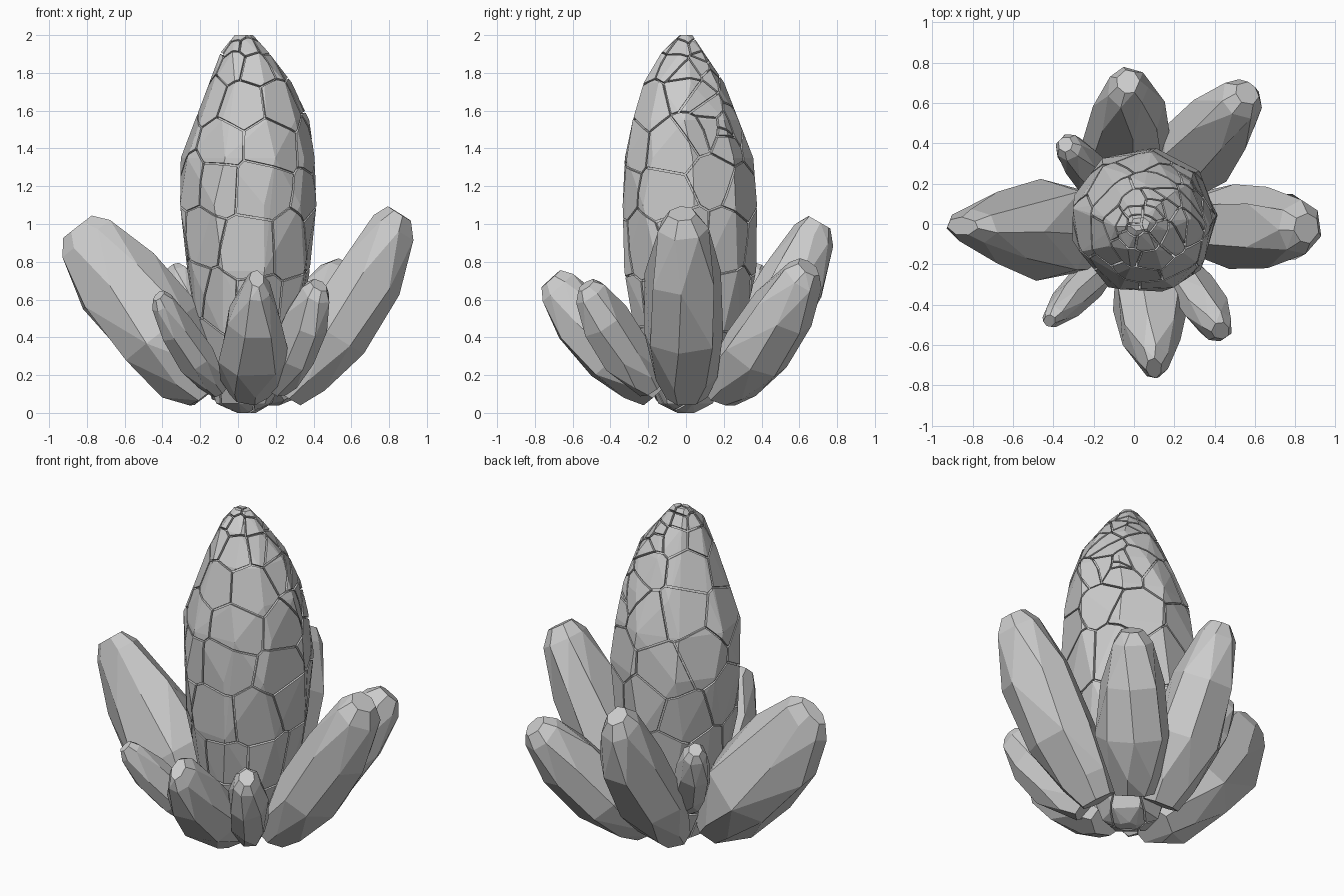
import bpy, bmesh, random
from math import sin, cos, pi, radians
from mathutils import Vector

if "Cube" in bpy.data.objects:
    bpy.data.objects.remove(bpy.data.objects["Cube"])

random.seed(7)


def hull_bm(points, angle):
    """Flat-faceted convex solid around a cloud of points."""
    bm = bmesh.new()
    for p in points:
        bm.verts.new(p)
    res = bmesh.ops.convex_hull(bm, input=bm.verts[:])
    junk = {g for g in res["geom_interior"] + res["geom_unused"]
            if isinstance(g, bmesh.types.BMVert)}
    bmesh.ops.delete(bm, geom=[v for v in junk if v.is_valid], context='VERTS')
    bmesh.ops.dissolve_limit(bm, angle_limit=radians(angle), verts=bm.verts[:], edges=bm.edges[:])
    bmesh.ops.recalc_face_normals(bm, faces=bm.faces[:])
    return bm


def add_object(name, bm):
    me = bpy.data.meshes.new(name)
    bm.to_mesh(me)
    bm.free()
    ob = bpy.data.objects.new(name, me)
    bpy.context.collection.objects.link(ob)
    return ob


# central body sections: z, centre x, centre y, radius x, radius y
BODY = [(0, .045, 0, .05, .05), (.05, .03, 0, .15, .15), (.4, .05, .015, .27, .28),
        (.75, .055, .015, .325, .345), (1.1, .052, .016, .362, .36),
        (1.35, .052, .008, .35, .34), (1.55, .072, 0, .295, .285),
        (1.75, .07, -.02, .22, .215), (1.91, .035, -.02, .125, .125), (2, .03, 0, .05, .035)]


def body_point(z, a):
    for lo, hi in zip(BODY, BODY[1:]):
        if lo[0] <= z <= hi[0]:
            f = (z - lo[0]) / (hi[0] - lo[0])
            _, cx, cy, rx, ry = [p + (q - p) * f for p, q in zip(lo, hi)]
            return Vector((cx + rx * cos(a), cy + ry * sin(a), z))


body_pts = []
for i, row in enumerate(BODY):
    n = 9 if 1 < i < 8 else 6
    for k in range(n):
        a = 2 * pi * (k + .25 * (i % 2)) / n + random.uniform(-.1, .1)
        p = body_point(row[0], a)
        axis = Vector((row[1], row[2], row[0]))
        body_pts.append(axis + (p - axis) * random.uniform(.99, 1.04))

# inner core seen at the bottom of the cracks
core = hull_bm(body_pts, 5)
for v in core.verts:
    v.co = Vector((.05, .01, 1)) + (v.co - Vector((.05, .01, 1))) * .955
add_object("inner_core", core)

# crack cell centres, finer towards the tip and base
seeds = []
for z, n in [(.05, 5), (.3, 5), (.6, 8), (.9, 8), (1.2, 8), (1.45, 7), (1.68, 6),
             (1.86, 6), (1.95, 6), (1.99, 3)]:
    off = random.random()
    for k in range(n):
        zz = min(max(z + random.uniform(-.06, .06) * min(1, (2.02 - z) * 2), .01), 1.995)
        seeds.append(body_point(zz, 2 * pi * (k + off + random.uniform(-.22, .22)) / n))
# extra small cells on the upper right-hand side
for k in range(12):
    seeds.append(body_point(random.uniform(1.45, 1.88), random.uniform(-.1, 1.2)))

# outer plates: the body cut into cells with a narrow gap between them
GAP = .005
solid = hull_bm(body_pts, 5)
plates = bmesh.new()
for i, s in enumerate(seeds):
    cell = solid.copy()
    for d, j in sorted(((s - t).length, j) for j, t in enumerate(seeds) if j != i):
        if d < .02 or d > 1.1:
            continue
        no = (seeds[j] - s).normalized()
        res = bmesh.ops.bisect_plane(
            cell, geom=cell.verts[:] + cell.edges[:] + cell.faces[:],
            plane_co=(s + seeds[j]) / 2 - no * GAP, plane_no=no, clear_outer=True)
        cut = [g for g in res["geom_cut"] if isinstance(g, bmesh.types.BMEdge)]
        if len(cut) > 2:
            bmesh.ops.edgeloop_fill(cell, edges=cut)
        if not cell.faces:
            break
    bmesh.ops.recalc_face_normals(cell, faces=cell.faces[:])
    tmp = bpy.data.meshes.new("cell")
    cell.to_mesh(tmp)
    cell.free()
    plates.from_mesh(tmp)
    bpy.data.meshes.remove(tmp)
solid.free()
add_object("cracked_body_plates", plates)


def shard(name, base, tip, width, depth, bow, taper=0, spin=0):
    """Barrel-shaped crystal, bowed outwards, its width tapering to the tip."""
    base, tip = Vector(base), Vector(tip)
    axis = (tip - base).normalized()
    side = axis.cross(Vector((0, 0, 1))).normalized()
    out = axis.cross(side).normalized()
    if out.z > 0:
        out = -out
    pts = []
    for i, (t, r) in enumerate([(0, .52), (.12, .76), (.36, 1), (.68, .97), (.93, .66), (1, .38)]):
        c = base.lerp(tip, t) + out * bow * sin(pi * t)
        w = width * (1 - taper * max(0, t - .4))
        for k in range(7):
            a = spin + 2 * pi * (k + .3 * (i // 2 % 2)) / 7 + random.uniform(-.12, .12)
            s = r * random.uniform(.98, 1.07) / 2
            pts.append(c + side * cos(a) * w * s + out * sin(a) * depth * s)
    for p in pts:
        p.z = max(p.z, .04)
    add_object(name, hull_bm(pts, 11))


# ring of leaning shards
shard("left_shard", (-.16, -.04, .1), (-.85, -.01, .985), .5, .5, .01, .9)
shard("right_shard", (.25, 0, .09), (.855, -.02, 1.055), .42, .38, .05, .1, .4)
shard("back_shard", (-.03, .18, .09), (-.03, .705, 1.01), .42, .36, .05, .5)
shard("back_right_shard", (.15, .18, .09), (.56, .65, .77), .4, .36, .03, .3, .4)
shard("front_shard", (.06, -.16, .1), (.1, -.715, .71), .39, .34, .03, .8)
shard("front_right_shard", (.2, -.18, .13), (.43, -.53, .675), .23, .28, .02, 0, .3)
shard("front_left_shard", (-.1, -.15, .12), (-.42, -.48, .62), .19, .21, .02, .3)
shard("back_left_shard", (-.12, .15, .28), (-.34, .395, .77), .2, .23, .02, 0, .3)
